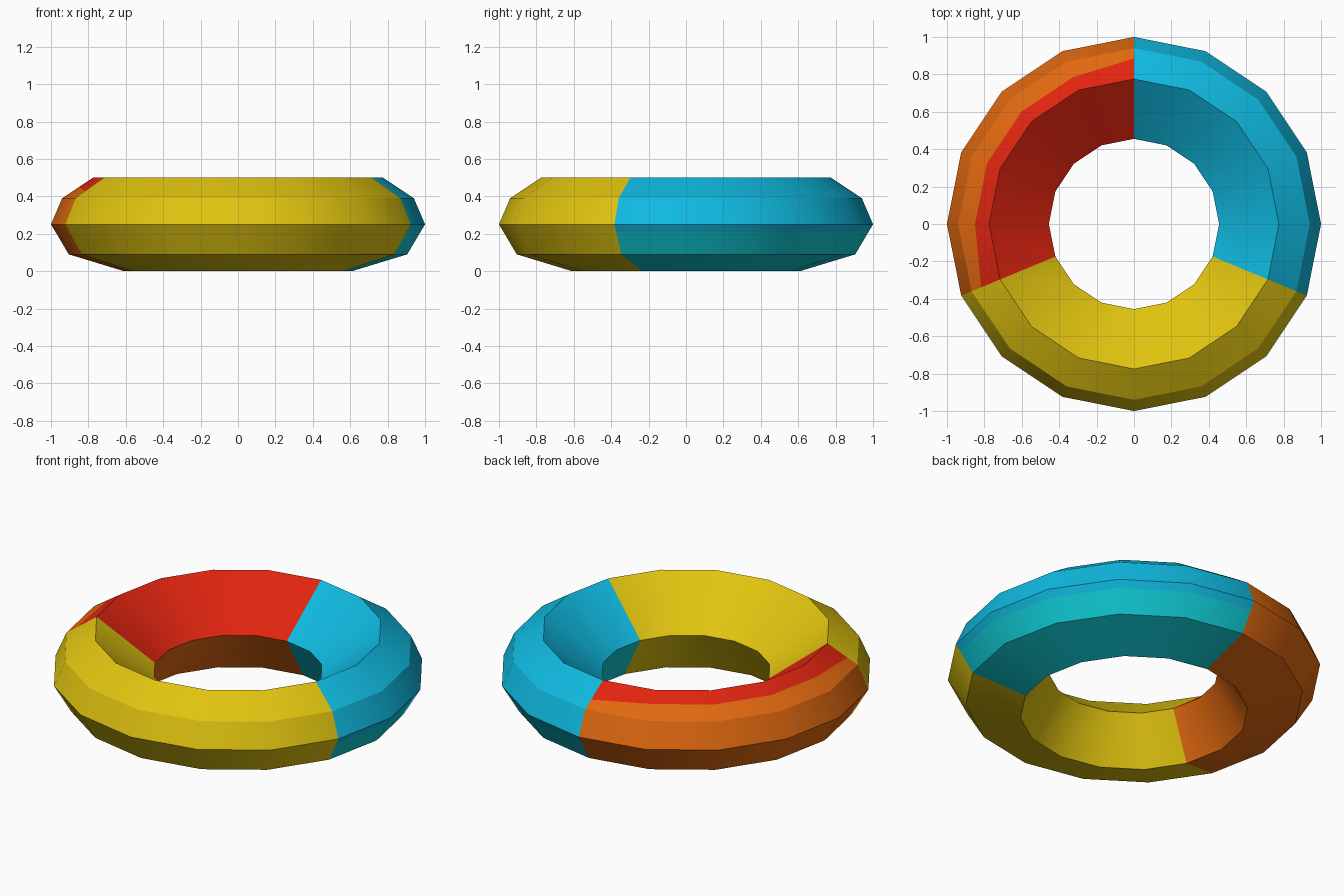
import bpy, bmesh, math

if "Cube" in bpy.data.objects:
    bpy.data.objects.remove(bpy.data.objects["Cube"])

SIDES = 16

def material(name, rgb):
    m = bpy.data.materials.new(name)
    m.diffuse_color = (*rgb, 1)
    m.use_nodes = True
    m.node_tree.nodes["Principled BSDF"].inputs["Base Color"].default_value = m.diffuse_color
    return m

YELLOW, BLUE, TEAL, RED, ORANGE = range(5)
mats = [material("yellow", (0.75, 0.55, 0.005)),
        material("sky blue", (0.005, 0.49, 0.75)),
        material("teal", (0.005, 0.60, 0.66)),
        material("red", (0.75, 0.018, 0.005)),
        material("orange", (0.75, 0.14, 0.005))]

# Cross-section (radius, height), from the outer rim over the top, inside and under.
# Points 2 and 7 lie on straight sides and only split the colours.
profile = [(1.0, 0.25), (0.94, 0.39), (0.85, 0.45), (0.775, 0.5), (0.455, 0.26),
           (0.61, 0.0), (0.905, 0.09), (0.976, 0.21)]
# Colour of each profile strip in the two-coloured sectors
warm = [ORANGE, ORANGE, RED, RED, ORANGE, ORANGE, ORANGE, ORANGE]
cool = [BLUE, BLUE, BLUE, BLUE, TEAL, TEAL, TEAL, BLUE]

def colour(side, strip):
    if 9 <= side < 15:          # front sector
        return YELLOW
    if 4 <= side < 9:           # left sector
        return warm[strip]
    return cool[strip]          # right sector

# Swim ring: spin the cross-section around the vertical axis
bm = bmesh.new()
rings = []
for i in range(SIDES):
    a = 2 * math.pi * i / SIDES
    ring = []
    for j, (r, z) in enumerate(profile):
        if j == 2 and i in (4, 9):      # red stripe flares at its ends
            r, z = 0.885, 0.427
        ring.append(bm.verts.new((r * math.cos(a), r * math.sin(a), z)))
    rings.append(ring)

n = len(profile)
for i in range(SIDES):
    a, b = rings[i], rings[(i + 1) % SIDES]
    for j in range(n):
        k = (j + 1) % n
        f = bm.faces.new((a[j], b[j], b[k], a[k]))
        f.material_index = colour(i, j)
bmesh.ops.recalc_face_normals(bm, faces=bm.faces)

mesh = bpy.data.meshes.new("swim_ring")
for m in mats:
    mesh.materials.append(m)
bm.to_mesh(mesh)
bm.free()
obj = bpy.data.objects.new("swim_ring", mesh)
bpy.context.collection.objects.link(obj)

# Smooth around the ring, crisp between the strips
bpy.context.view_layer.objects.active = obj
obj.select_set(True)
bpy.ops.object.shade_smooth_by_angle(angle=math.radians(28))
